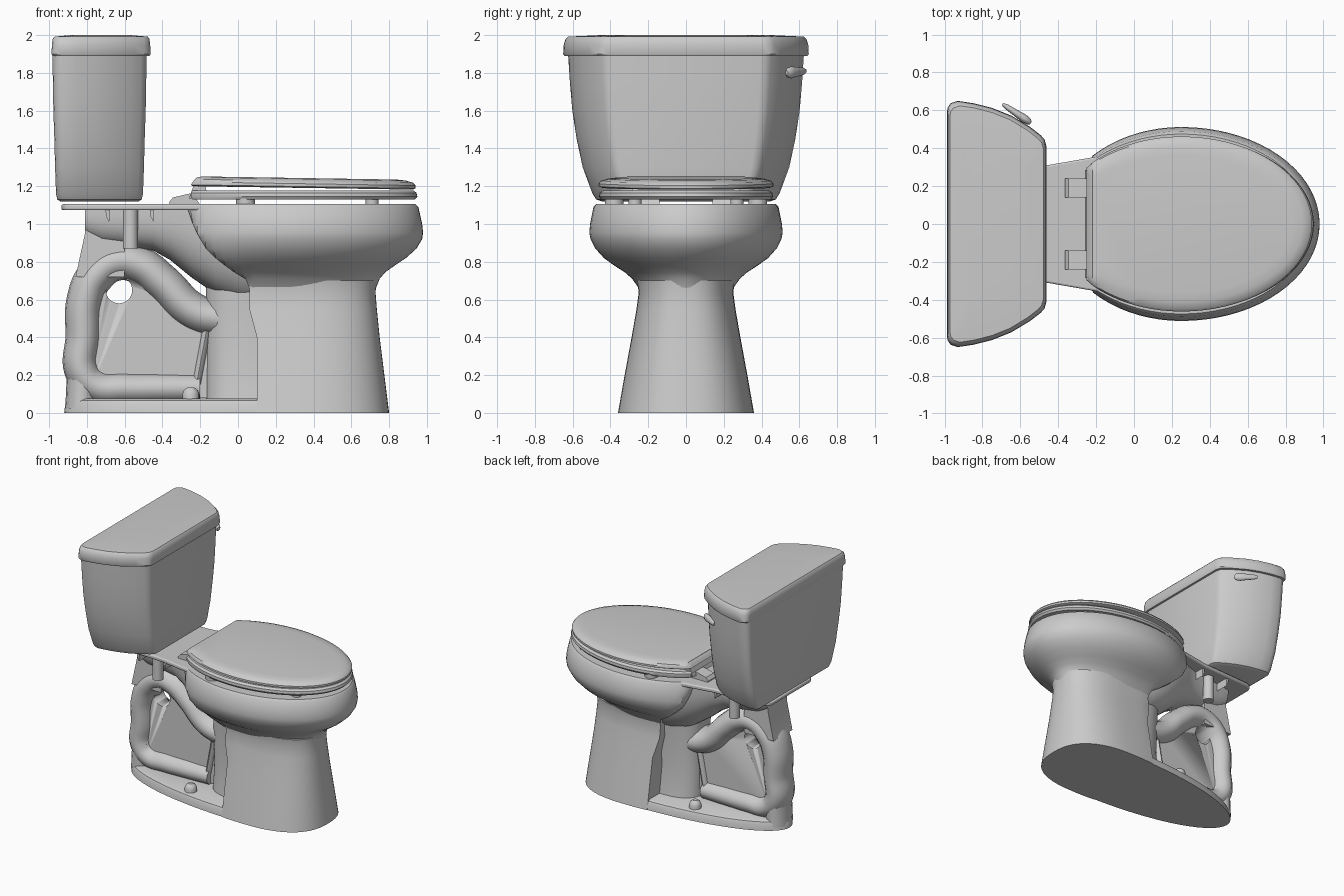
import bpy, bmesh
from math import sin, cos, pi, copysign
from mathutils import Vector

if "Cube" in bpy.data.objects:
    bpy.data.objects.remove(bpy.data.objects["Cube"])

china = bpy.data.materials.new("light_grey_china")
china.use_nodes = True
COLOR = (0.6, 0.6, 0.6, 1)
china.diffuse_color = COLOR
china.node_tree.nodes["Principled BSDF"].inputs["Base Color"].default_value = COLOR


def finish(name, bm, angle=0.6):
    bmesh.ops.remove_doubles(bm, verts=bm.verts, dist=0.0005)
    bmesh.ops.recalc_face_normals(bm, faces=bm.faces)
    mesh = bpy.data.meshes.new(name)
    bm.to_mesh(mesh)
    bm.free()
    ob = bpy.data.objects.new(name, mesh)
    bpy.context.collection.objects.link(ob)
    mesh.materials.append(china)
    smooth(ob, angle)
    return ob


def smooth(ob, angle=0.6):
    bpy.ops.object.select_all(action='DESELECT')
    ob.select_set(True)
    bpy.context.view_layer.objects.active = ob
    bpy.ops.object.shade_smooth_by_angle(angle=angle)


def loft(name, rings, looped=False, angle=0.6):
    """Skin a list of equal point rings, capping both ends unless looped."""
    bm = bmesh.new()
    rows = [[bm.verts.new(p) for p in ring] for ring in rings]
    n = len(rows[0])
    pairs = list(zip(rows, rows[1:])) + ([(rows[-1], rows[0])] if looped else [])
    for a, b in pairs:
        for i in range(n):
            j = (i + 1) % n
            bm.faces.new((a[i], a[j], b[j], b[i]))
    if not looped:
        bm.faces.new(rows[0])
        bm.faces.new(rows[-1])
    return finish(name, bm, angle)


def spow(v, e):
    return copysign(abs(v) ** e, v)


def egg(z, front, width, back=-0.25, mid=0.25, tail=0.66, power=2.0, n=72):
    """Egg outline whose tail is cut straight at x = back."""
    ring = []
    for i in range(n):
        t = 2 * pi * i / n
        c, s = spow(cos(t), 2 / power), spow(sin(t), 2 / power)
        x = mid + c * ((front - mid) if c > 0 else tail)
        ring.append((max(x, back), width * s, z))
    return ring


def prism(name, outline, z0, z1, bevel=0.0):
    """Extrude an xy outline upward."""
    ob = loft(name, [[(x, y, z) for x, y in outline] for z in (z0, z1)])
    if bevel:
        mod = ob.modifiers.new("edge", 'BEVEL')
        mod.width, mod.segments = bevel, 3
    return ob


def slab(name, profile, y0, y1):
    """Extrude an xz profile along y."""
    return loft(name, [[(x, y, z) for x, z in profile] for y in (y0, y1)])


def mirrored(half):
    return half + [(x, -y) for x, y in reversed(half)]


def drum(name, x, y, z0, z1, r):
    return loft(name, [[(x + r * cos(k * pi / 12), y + r * sin(k * pi / 12), z)
                        for k in range(24)] for z in (z0, z1)])


def tube(name, path, radius, y_scale=1.0):
    """Round pipe along a smooth path of (x, z, thickness)."""
    cu = bpy.data.curves.new(name, 'CURVE')
    cu.dimensions = '3D'
    cu.bevel_depth, cu.bevel_resolution, cu.use_fill_caps = radius, 6, True
    sp = cu.splines.new('BEZIER')
    sp.bezier_points.add(len(path) - 1)
    for p, (x, z, r) in zip(sp.bezier_points, path):
        p.co, p.radius = (x, 0, z), r
        p.handle_left_type = p.handle_right_type = 'AUTO'
    ob = bpy.data.objects.new(name, cu)
    ob.scale.y = y_scale
    bpy.context.collection.objects.link(ob)
    cu.materials.append(china)
    bpy.ops.object.select_all(action='DESELECT')
    ob.select_set(True)
    bpy.context.view_layer.objects.active = ob
    bpy.ops.object.convert(target='MESH')
    smooth(bpy.context.object)


# Bowl: outer skin from the pedestal throat up, over the rim and into the well
bowl = [(0.66, 0.73, 0.25, 0.06), (0.71, 0.75, 0.285, 0.04), (0.745, 0.78, 0.325, -0.02),
        (0.78, 0.83, 0.38, -0.07), (0.82, 0.89, 0.435, -0.12), (0.87, 0.945, 0.48, -0.17),
        (0.92, 0.975, 0.505, -0.2), (0.955, 0.98, 0.512, -0.22), (1.0, 0.975, 0.508, -0.24),
        (1.09, 0.955, 0.49, -0.27), (1.105, 0.94, 0.475, -0.27)]
well = [(1.105, 0.78, 0.31, -0.05), (1.0, 0.76, 0.3, -0.03), (0.8, 0.6, 0.18, 0.05)]
loft("bowl", [egg(*s) for s in bowl + well])

# Pedestal: squarer front foot flaring toward the floor
foot = [(0, 0.8, 0.36), (0.2, 0.775, 0.325), (0.4, 0.75, 0.288), (0.55, 0.735, 0.262),
        (0.64, 0.728, 0.25), (0.7, 0.735, 0.26)]
loft("pedestal", [egg(z, f, w, 0.06 + 0.04 * (z < 0.5), 0.3, 0.6, 2.5) for z, f, w in foot])
loft("pedestal_core", [egg(z, 0.3, w, -0.6, 0.1, 0.27, 2.6)
                       for z, w in ((0.02, 0.2), (0.3, 0.16), (0.75, 0.2))])

# Floor flange with a rounded lip
loft("base_flange", [egg(z, 0.785 - d, 0.35 - d, -2, 0.25, 1.17 - d)
                     for z, d in ((0, 0), (0.045, 0.005), (0.065, 0.015), (0.075, 0.035))])
for side in (1, -1):
    loft("bolt_cap", [[(-0.25 + r * cos(k * pi / 10), side * 0.24 + r * sin(k * pi / 10), z)
                       for k in range(20)]
                      for z, r in ((0.06, 0.045), (0.1, 0.045), (0.12, 0.037), (0.135, 0.018))])

# Trapway pipe looping behind the pedestal
tube("trapway", [(0.08, 0.5, 1), (-0.1, 0.5, 1), (-0.24, 0.54, 1), (-0.4, 0.69, 1),
                 (-0.52, 0.78, 1), (-0.64, 0.8, 1), (-0.75, 0.73, 1), (-0.81, 0.6, 0.97),
                 (-0.82, 0.4, 0.93), (-0.825, 0.22, 0.93), (-0.75, 0.14, 0.9),
                 (-0.6, 0.13, 0.88), (-0.4, 0.13, 0.85), (-0.2, 0.13, 0.8)], 0.1, 1.4)
tube("outlet_drop", [(-0.82, 0.25, 1), (-0.825, 0.12, 1), (-0.83, 0.02, 1)], 0.085, 1.4)

# Web panel filling the loop, with a round hole
web = slab("web_panel", [(-0.8, 0.08), (0.05, 0.08), (0.05, 0.55), (-0.2, 0.55),
                         (-0.5, 0.78), (-0.8, 0.72)], -0.06, 0.06)
cutter = slab("hole_cutter", [(-0.63 + 0.07 * cos(k * pi / 16), 0.65 + 0.07 * sin(k * pi / 16))
                              for k in range(32)], -0.3, 0.3)
cutter.hide_render = True
cutter.hide_set(True)
cut = web.modifiers.new("hole", 'BOOLEAN')
cut.object, cut.solver = cutter, 'EXACT'
bpy.context.view_layer.objects.active = web
bpy.ops.object.modifier_apply(modifier="hole")
bpy.data.objects.remove(cutter)
loft("web_rib", [[(x + 0.03 * cos(k * pi / 8), 0.09 * sin(k * pi / 8), z) for k in range(16)]
                 for x, z in ((-0.22, 0.15), (-0.14, 0.58))])

# Neck: curved underside sweeping from the tank deck down into the bowl
neck = [(-0.81, 0.93, 0.15), (-0.72, 0.89, 0.17), (-0.58, 0.875, 0.18), (-0.45, 0.86, 0.2),
        (-0.36, 0.81, 0.23), (-0.25, 0.72, 0.28), (-0.12, 0.63, 0.31), (0.0, 0.585, 0.31),
        (0.1, 0.565, 0.29)]
loft("neck", [[(x, w * spow(cos(k * pi / 24), 0.75), 1.085 - (1.085 - zb) * sin(k * pi / 24) ** 0.75)
               for k in range(25)] for x, zb, w in neck])
slab("neck_back", [(-0.81, 1.08), (-0.81, 0.95), (-0.86, 0.72), (-0.6, 0.72), (-0.6, 1.08)],
     -0.12, 0.12)

# Tank deck with ribs and bolt bosses under it
prism("tank_deck", mirrored([(-0.935, 0.24), (-0.92, 0.27), (-0.88, 0.29), (-0.46, 0.31),
                             (-0.2, 0.355), (0.0, 0.42)]), 1.073, 1.105, 0.01)
for side in (1, -1):
    drum("deck_boss", -0.57, side * 0.2, 0.87, 1.08, 0.04)
    for x in (-0.69, -0.455):
        slab("deck_rib", [(x - 0.012, 1.08), (x - 0.008, 1.04), (x + 0.008, 1.01), (x + 0.012, 1.08)],
             side * 0.1, side * 0.28)

# Tank and its lid share one plan
plan = mirrored([(-0.985, 0.59), (-0.98, 0.615), (-0.965, 0.635), (-0.93, 0.647), (-0.85, 0.635),
                 (-0.75, 0.61), (-0.65, 0.57), (-0.55, 0.51), (-0.495, 0.467), (-0.475, 0.445),
                 (-0.465, 0.41)])


def tank_ring(z, sx, sy, cx=-0.727):
    return [(cx + (x + 0.727) * sx, y * sy, z) for x, y in plan]


loft("tank", [tank_ring(*s, -0.735) for s in
              ((1.12, 0.8, 0.69), (1.13, 0.86, 0.735), (1.16, 0.885, 0.765), (1.3, 0.905, 0.845),
               (1.45, 0.92, 0.895), (1.6, 0.94, 0.93), (1.75, 0.95, 0.95), (1.9, 0.96, 0.965))])
loft("tank_lid", [tank_ring(*s) for s in
                  ((1.89, 0.99, 0.995), (1.9, 1.01, 1.005), (1.95, 1.0, 1.0), (1.98, 0.985, 0.985),
                   (1.992, 0.95, 0.965), (2.0, 0.6, 0.7))])

# Flush lever on the curved tank shoulder
start, end = Vector((-0.55, 0.525, 1.8)), Vector((-0.7, 0.625, 1.81))
along = (end - start).normalized()
out = Vector((-along.y, along.x, 0)) * -1
lever = []
for t, r in ((0, 0.012), (0.08, 0.026), (0.25, 0.032), (0.5, 0.026), (0.85, 0.02), (1, 0.01)):
    c = start.lerp(end, t) + out * 0.01
    lever.append([c + out * r * 0.7 * cos(k * pi / 8) + Vector((0, 0, r * sin(k * pi / 8)))
                  for k in range(16)])
loft("flush_lever", lever)

# Seat ring
loft("seat", [egg(1.13, 0.935, 0.45, -0.24), egg(1.145, 0.95, 0.46), egg(1.165, 0.945, 0.458),
              egg(1.178, 0.93, 0.44, -0.24), egg(1.178, 0.72, 0.26, -0.06, 0.25, 0.3),
              egg(1.13, 0.72, 0.26, -0.06, 0.25, 0.3)], looped=True)

# Seat cover: gently domed, falling toward the front
cover = [egg(z, 0.94 - d, 0.462 - d, -0.25 + b) for z, d, b in
         ((1.2, 0.015, 0.01), (1.207, 0, 0), (1.222, 0, 0.01), (1.236, 0.012, 0.02),
          (1.247, 0.05, 0.035), (1.252, 0.1, 0.06))]
loft("seat_cover", [[(x, y, z - 0.016 * max(0, x + 0.2)) for x, y, z in r] for r in cover])
slab("cover_back", [(-0.26, 1.135), (-0.22, 1.245), (-0.18, 1.245), (-0.16, 1.135)], -0.285, 0.285)

# Hinges and bumpers
for side in (1, -1):
    slab("hinge", [(-0.36, 1.1), (-0.365, 1.115), (-0.345, 1.14), (-0.24, 1.165), (-0.2, 1.1)],
         side * 0.14, side * 0.24)
    drum("rear_bumper", 0.04, side * 0.38, 1.1, 1.135, 0.05)
    drum("front_bumper", 0.71, side * 0.27, 1.1, 1.135, 0.035)
